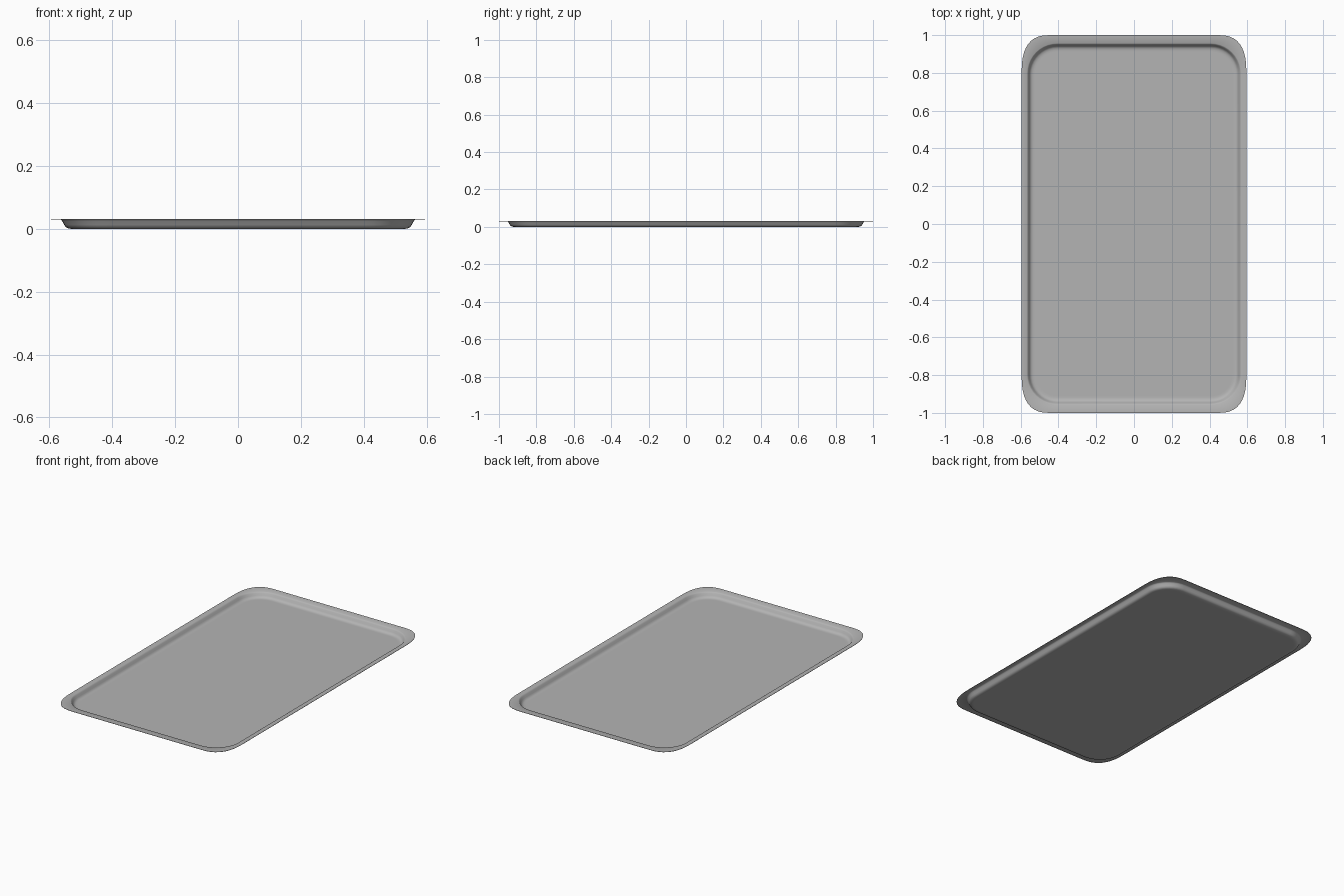
import bpy, bmesh, math

if "Cube" in bpy.data.objects:
    bpy.data.objects.remove(bpy.data.objects["Cube"])

SEG = 10  # segments per corner


def outline(hx, hy, rx, ry, z, power=2.0):
    """Rounded rectangle loop; a power above 2 gives squarer corners."""
    pts = []
    for q, (sx, sy) in enumerate([(1, 1), (-1, 1), (-1, -1), (1, -1)]):
        corner = []
        for i in range(SEG + 1):
            a = math.pi / 2 * i / SEG
            x = hx - rx + rx * max(math.cos(a), 0) ** (2 / power)
            y = hy - ry + ry * max(math.sin(a), 0) ** (2 / power)
            corner.append((sx * x, sy * y, z))
        pts += corner if q % 2 == 0 else corner[::-1]
    return pts


# Sheet profile: thin flat rim, sloping wall, curved foot, flat base
loops = [outline(0.595, 1.0, 0.15, 0.2, 0.0295, 2.6),
         outline(0.595, 1.0, 0.15, 0.2, 0.0315, 2.6)]
for offset, z in [(0.0, 0.0315), (0.004, 0.029), (0.008, 0.024), (0.014, 0.013),
                  (0.019, 0.006), (0.026, 0.002), (0.036, 0.0), (0.046, 0.0)]:
    r = 0.16 - offset
    loops.append(outline(0.567 - offset, 0.957 - offset, r, r, z))

bm = bmesh.new()
rings = [[bm.verts.new(p) for p in loop] for loop in loops]
for a, b in zip(rings, rings[1:]):
    n = len(a)
    for i in range(n):
        j = (i + 1) % n
        bm.faces.new((a[i], a[j], b[j], b[i]))
base = bm.faces.new(rings[-1])
bmesh.ops.recalc_face_normals(bm, faces=bm.faces)
bm.normal_update()
if base.normal.z < 0:
    bmesh.ops.reverse_faces(bm, faces=bm.faces)

mesh = bpy.data.meshes.new("tray")
bm.to_mesh(mesh)
bm.free()
tray = bpy.data.objects.new("tray", mesh)
bpy.context.collection.objects.link(tray)

# Dark grey metal
metal = bpy.data.materials.new("dark_grey")
metal.diffuse_color = (0.456, 0.456, 0.456, 1)
metal.use_nodes = True
metal.node_tree.nodes["Principled BSDF"].inputs["Base Color"].default_value = metal.diffuse_color
mesh.materials.append(metal)

bpy.context.view_layer.objects.active = tray
tray.select_set(True)
bpy.ops.object.shade_smooth_by_angle(angle=math.radians(40))
